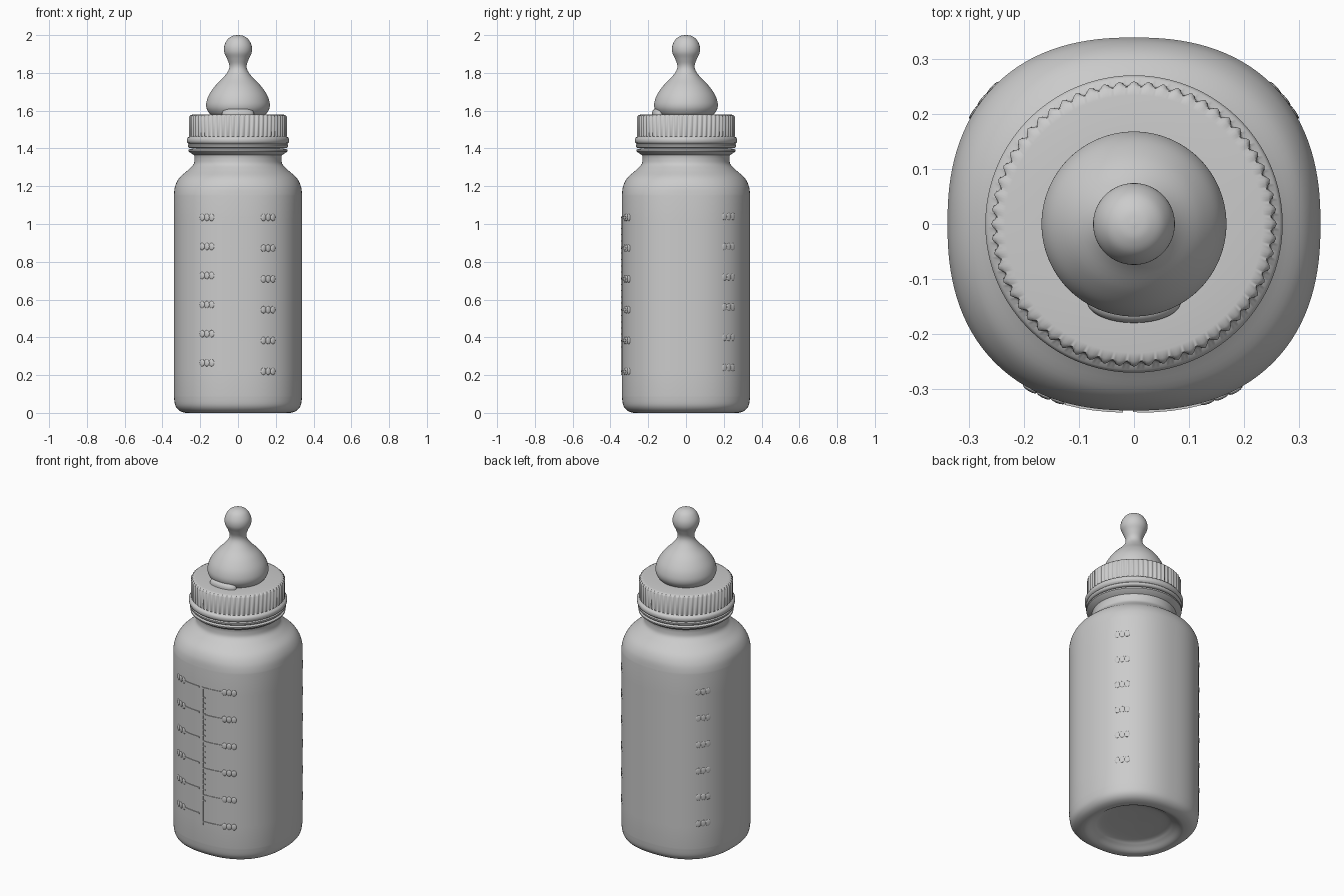
import bpy, bmesh, math
from mathutils import Matrix

cube = bpy.data.objects.get("Cube")
if cube:
    bpy.data.objects.remove(cube, do_unlink=True)

grey = bpy.data.materials.new("plain grey")
grey.use_nodes = True
grey.diffuse_color = (0.6, 0.6, 0.6, 1)
grey.node_tree.nodes["Principled BSDF"].inputs["Base Color"].default_value = (0.6, 0.6, 0.6, 1)

R, N = 0.34, 2.35  # body half width and squareness


def finish(name, bm, angle=40):
    bmesh.ops.recalc_face_normals(bm, faces=bm.faces)
    mesh = bpy.data.meshes.new(name)
    bm.to_mesh(mesh)
    bm.free()
    mesh.materials.append(grey)
    ob = bpy.data.objects.new(name, mesh)
    bpy.context.collection.objects.link(ob)
    bpy.ops.object.select_all(action='DESELECT')
    ob.select_set(True)
    bpy.context.view_layer.objects.active = ob
    bpy.ops.object.shade_smooth_by_angle(angle=math.radians(angle))
    return ob


def squircle(a, n):
    return (abs(math.cos(a)) ** n + abs(math.sin(a)) ** n) ** (-1 / n)


def spline(points, steps=5):
    """Smooth curve through (radius, height) points."""
    pts = [points[0]] + points + [points[-1]]
    out = []
    for p, q, r, s in zip(pts, pts[1:], pts[2:], pts[3:]):
        for i in range(steps):
            t = i / steps
            out.append(tuple(0.5 * (2 * b + (c - a) * t + (2 * a - 5 * b + 4 * c - d) * t * t
                                    + (3 * b - a - 3 * c + d) * t ** 3)
                             for a, b, c, d in zip(p, q, r, s)))
    return out + [points[-1]]


def lathe(name, profile, segments=96, shape=lambda a, r, z: r, angle=40):
    """Revolve a profile; shape() may vary the radius around the axis."""
    bm = bmesh.new()
    rings = []
    for r, z in profile:
        ring = []
        for i in range(segments):
            a = math.tau * i / segments
            d = shape(a, r, z)
            ring.append(bm.verts.new((d * math.cos(a), d * math.sin(a), z)))
        rings.append(ring)
    for lo, hi in zip(rings, rings[1:]):
        for i in range(segments):
            j = (i + 1) % segments
            bm.faces.new((lo[i], lo[j], hi[j], hi[i]))
    bm.faces.new(rings[0][::-1])
    bm.faces.new(rings[-1])
    return finish(name, bm, angle)


# Bottle: rounded square below, blending to a round neck, with a dished base
def body_shape(a, r, z):
    t = min(max((z - 1.16) / 0.16, 0), 1)
    if z < 0.04 and r < 0.27:
        t = 0.5
    return r * squircle(a, N + (2 - N) * t)


base = spline([(0.02, 0.045), (0.17, 0.04), (0.215, 0.025), (0.25, 0.004), (0.275, 0),
               (0.31, 0.012), (0.332, 0.04), (R, 0.09)])
shoulder = spline([(R, 1.15), (0.333, 1.2), (0.31, 1.245), (0.265, 1.285), (0.236, 1.315),
                   (0.23, 1.345), (0.232, 1.365)])
neck = [(0.25, 1.375), (0.262, 1.385), (0.263, 1.393), (0.25, 1.398), (0.235, 1.40), (0.235, 1.42)]
straight = [(R, 0.09 + 1.06 * i / 8) for i in range(1, 8)]
lathe("bottle_body", base + straight + shoulder + neck, 128, body_shape)

# Screw collar: plain double flange below, fluted grip above
RIBS = 60


def flutes(a, r, z):
    return r + 0.0045 * math.cos(RIBS * a) if 1.467 < z < 1.573 else r


lathe("collar", [(0.22, 1.403), (0.258, 1.403), (0.266, 1.41), (0.266, 1.419), (0.26, 1.424),
                 (0.268, 1.43), (0.271, 1.438), (0.271, 1.45), (0.266, 1.458), (0.256, 1.463),
                 (0.256, 1.468), (0.256, 1.568), (0.25, 1.577), (0.235, 1.58), (0.13, 1.58)],
      RIBS * 6, flutes, 50)

# Rubber teat with a narrow waist and round tip
lathe("teat", spline([(0.14, 1.575), (0.155, 1.59), (0.167, 1.615), (0.167, 1.645), (0.153, 1.685),
                      (0.122, 1.73), (0.08, 1.773), (0.052, 1.81), (0.046, 1.84), (0.058, 1.875),
                      (0.073, 1.91), (0.072, 1.945), (0.054, 1.979), (0.028, 1.996), (0.003, 2.0)]))

# Small air vent tab in front of the teat
vent = lathe("vent_tab", [(0.085, 1.575), (0.085, 1.588), (0.078, 1.6), (0.06, 1.608), (0.01, 1.61)], 48)
vent.data.transform(Matrix.Translation((0, -0.142, 0)) @ Matrix.Diagonal((1, 0.45, 1, 1)))


# Raised measuring scale that follows the curved wall
def front_angle(x):
    y = -R * (1 - abs(x / R) ** N) ** (1 / N)
    return math.atan2(y, x)


def wall(a, z, lift):
    d = R * squircle(a, N) + lift
    return (d * math.cos(a), d * math.sin(a), z)


def strip(bm, x0, x1, z0, z1, lift=0.004, cuts=4):
    sections = []
    for i in range(cuts + 1):
        a = front_angle(x0 + (x1 - x0) * i / cuts)
        corners = ((z0, -0.004), (z0, lift), (z1, lift), (z1, -0.004))
        sections.append([bm.verts.new(wall(a, z, h)) for z, h in corners])
    for s, t in zip(sections, sections[1:]):
        for k in range(4):
            bm.faces.new((s[k], s[(k + 1) % 4], t[(k + 1) % 4], t[k]))
    bm.faces.new(sections[0])
    bm.faces.new(sections[-1][::-1])


def bump(bm, a, z, lift=0.005):
    place = Matrix.Translation(wall(a, z, 0)) @ Matrix.Rotation(a, 4, 'Z')
    bmesh.ops.create_uvsphere(bm, u_segments=12, v_segments=8, radius=1,
                              matrix=place @ Matrix.Diagonal((lift, 0.015, 0.019, 1)))


LEVELS = 6
scale = bmesh.new()
strip(scale, -0.002, 0.005, 0.2, 1.04, 0.003, 1)
for i in range(LEVELS):
    z_left, z_right = 0.265 + 0.154 * i, 0.22 + 0.163 * i
    strip(scale, -0.125, -0.02, z_left - 0.004, z_left + 0.004)
    strip(scale, 0.005, 0.125, z_right - 0.004, z_right + 0.004)
for i in range(20):
    z = 0.35 + 0.033 * i
    strip(scale, 0.005, 0.018, z - 0.003, z + 0.003, 0.003, 1)
finish("measuring_lines", scale, 30)

# Soft raised beads beside each line and on both rear corners
beads = bmesh.new()
for i in range(LEVELS):
    for k in range(3):
        bump(beads, front_angle(-0.19 + 0.025 * k), 0.265 + 0.154 * i)
        bump(beads, front_angle(0.135 + 0.025 * k), 0.22 + 0.163 * i)
        rear = math.radians(35 + 4.5 * k)
        for a in (rear, math.pi - rear):
            bump(beads, a, 0.24 + 0.16 * i, 0.003)
finish("measuring_beads", beads, 60)
